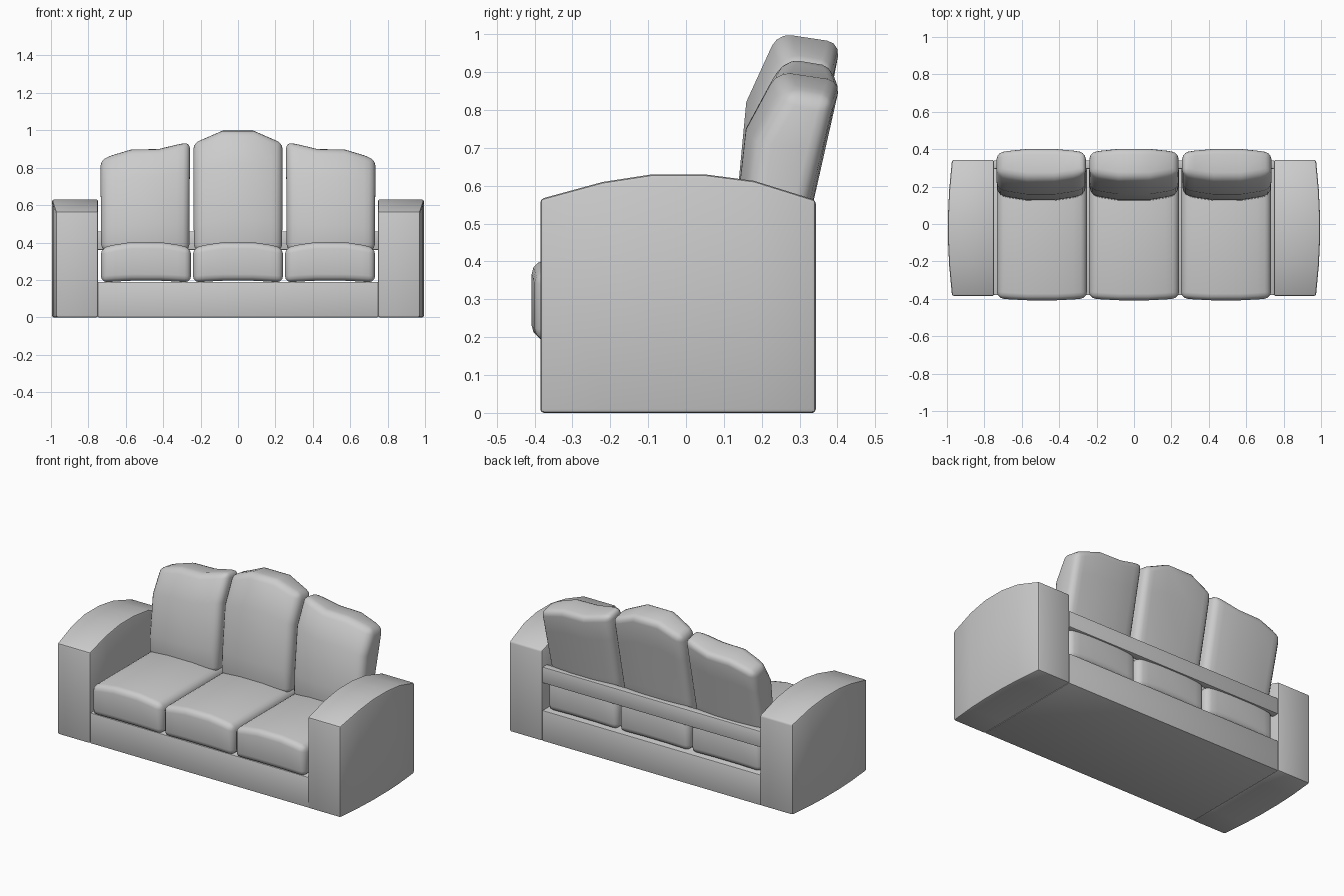
import bpy, bmesh
from math import radians

if "Cube" in bpy.data.objects:
    bpy.data.objects.remove(bpy.data.objects["Cube"])


def interp(pts, v):
    if v <= pts[0][0]:
        return pts[0][1]
    for (a, p), (b, q) in zip(pts, pts[1:]):
        if v <= b:
            return p + (q - p) * (v - a) / (b - a)
    return pts[-1][1]


def block(name, lo, hi, cuts=((), (), ()), warp=None, bevel=0.01, segs=2):
    """Box from lo to hi, sliced at cuts per axis, reshaped by warp, then bevelled."""
    bm = bmesh.new()
    bmesh.ops.create_cube(bm, size=1)
    for v in bm.verts:
        v.co = [l + (c + 0.5) * (h - l) for l, h, c in zip(lo, hi, v.co)]
    for axis in range(3):
        for c in cuts[axis]:
            point, normal = [0, 0, 0], [0, 0, 0]
            point[axis], normal[axis] = c, 1
            bmesh.ops.bisect_plane(bm, geom=bm.verts[:] + bm.edges[:] + bm.faces[:],
                                   plane_co=point, plane_no=normal)
    if warp:
        for v in bm.verts:
            v.co = warp(*v.co)
    bmesh.ops.recalc_face_normals(bm, faces=bm.faces[:])
    me = bpy.data.meshes.new(name)
    bm.to_mesh(me)
    bm.free()
    ob = bpy.data.objects.new(name, me)
    bpy.context.collection.objects.link(ob)
    mod = ob.modifiers.new("Bevel", 'BEVEL')
    mod.width, mod.segments = bevel, segs
    mod.limit_method, mod.angle_limit = 'ANGLE', radians(45)
    bpy.ops.object.select_all(action='DESELECT')
    ob.select_set(True)
    bpy.context.view_layer.objects.active = ob
    bpy.ops.object.modifier_apply(modifier="Bevel")
    bpy.ops.object.shade_smooth_by_angle(angle=radians(35))
    return ob


# Base and back rail
block("base", (-0.75, -0.38, 0), (0.75, 0.34, 0.19), bevel=0.005)
block("back_rail", (-0.75, 0.295, 0.36), (0.75, 0.34, 0.46), bevel=0.005)

# Arms: arched top, outer face bowed outward
arch = [(-0.385, 0.565), (-0.22, 0.61), (-0.09, 0.63), (0.05, 0.63), (0.18, 0.613), (0.343, 0.562)]
for side, label in ((-1, "left"), (1, "right")):
    def arm_shape(x, y, z):
        bow = 0.022 * (1 - ((y + 0.02) / 0.364) ** 2) if x > 0.9 else 0
        return side * (x + bow), y, z * interp(arch, y)
    block(label + "_arm", (0.748, -0.385, 0), (0.973, 0.343, 1),
          ((), [p[0] for p in arch[1:-1]], ()), arm_shape, 0.01)

# Seat cushions: crowned top, bowed front and back
crown = [(-1, 0.372), (-0.7, 0.388), (-0.33, 0.402), (0.33, 0.402), (0.7, 0.388), (1, 0.372)]
stations = (-0.7, -0.33, 0.33, 0.7)
for cx, label in ((-0.492, "left"), (0, "middle"), (0.492, "right")):
    def seat_shape(u, y, h):
        bow = 0.012 * (1 - u * u)
        if y < -0.3:
            y -= bow
        elif y > 0.3:
            y += bow
        bottom = 0.185 + 0.012 * (1 - u * u)
        return cx + 0.241 * u, y, bottom + h * (interp(crown, u) - bottom)
    block(label + "_seat_cushion", (-1, -0.397, 0), (1, 0.32, 1),
          (stations, (), ()), seat_shape, 0.035, 3)

# Back cushions: stepped crest outline, leaning back, thinner towards the top
mid_top = [(-1, 0.94), (-0.75, 0.962), (-0.35, 1.003), (0.35, 1.003), (0.75, 0.962), (1, 0.94)]
side_top = [(-1, 0.945), (-0.72, 0.93), (-0.3, 0.905), (0.32, 0.902), (0.75, 0.872), (1, 0.85)]
front_y = [(0, 0.12), (0.25, 0.126), (0.72, 0.155), (1, 0.238)]
for cx, label, flip, top in ((-0.496, "left", -1, side_top), (0, "middle", 1, mid_top),
                             (0.496, "right", 1, side_top)):
    def back_shape(u, t, h):
        z = 0.355 + h * (interp(top, u * flip) - 0.355)
        if t < 0:
            y = interp(front_y, h) + 0.035 * u * u
        else:
            y = 0.293 + 0.118 * h - 0.022 * u * u
            z -= 0.025 * h
        return cx + (0.236 + 0.003 * h) * u, y, z
    block(label + "_back_cushion", (-1, -1, 0), (1, 1, 1),
          (sorted(p[0] * flip for p in top[1:-1]), (), (0.25, 0.72)), back_shape, 0.035, 3)
